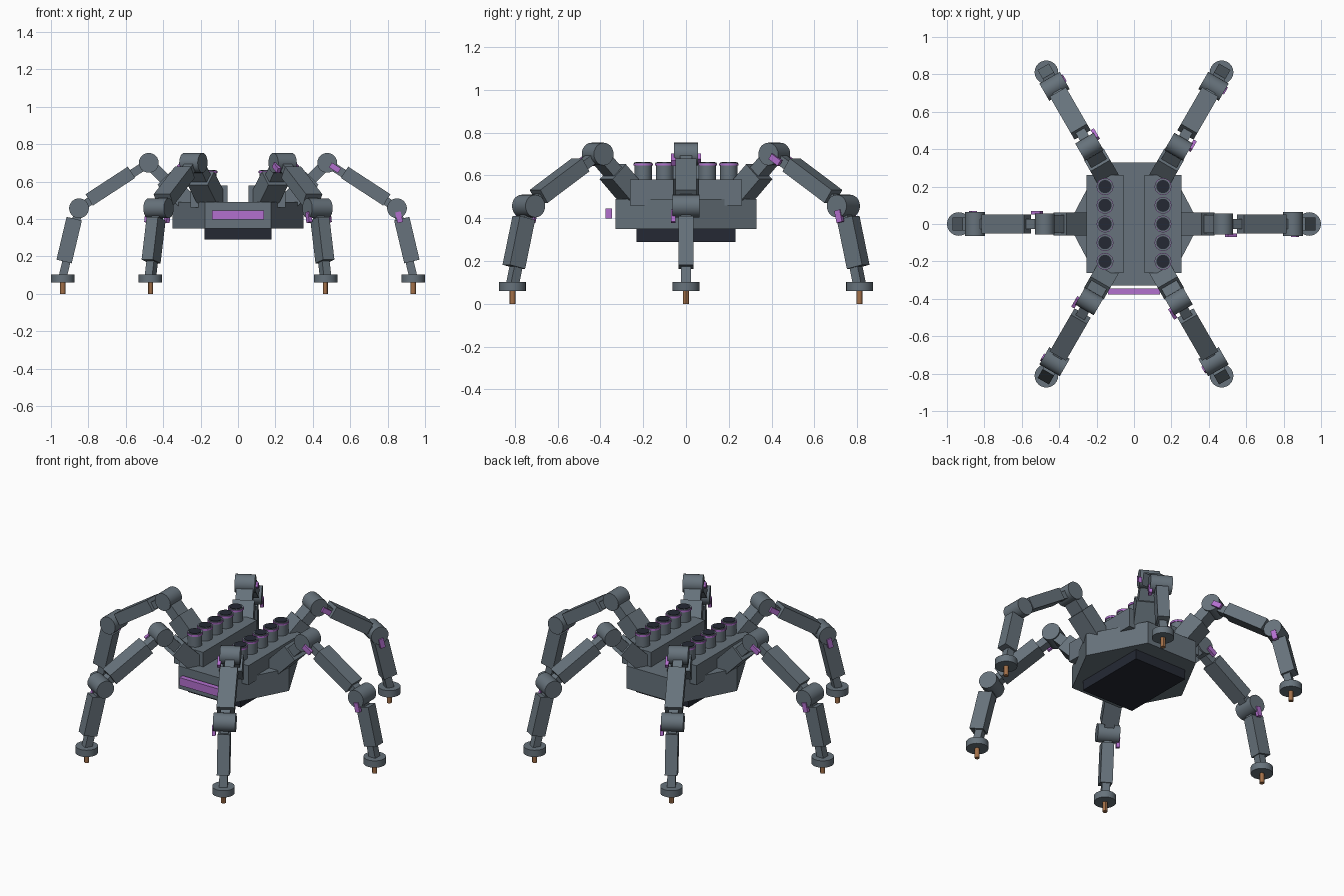
import bpy, math
from mathutils import Vector, Matrix

if "Cube" in bpy.data.objects:
    bpy.data.objects.remove(bpy.data.objects["Cube"])


def material(name, rgb):
    m = bpy.data.materials.new(name)
    m.diffuse_color = (*rgb, 1)
    m.use_nodes = True
    m.node_tree.nodes["Principled BSDF"].inputs["Base Color"].default_value = m.diffuse_color
    return m


GREY = material("slate_grey", (0.135, 0.17, 0.2))
DARK = material("dark_navy", (0.018, 0.022, 0.034))
PURPLE = material("purple", (0.45, 0.16, 0.62))
COPPER = material("copper", (0.36, 0.16, 0.065))


def finish(name, mat, xform):
    ob = bpy.context.object
    ob.name = name
    ob.data.materials.append(mat)
    ob.matrix_world = xform
    return ob


def box(name, mat, size, xform):
    bpy.ops.mesh.primitive_cube_add(size=1)
    ob = bpy.context.object
    ob.data.transform(Matrix.Diagonal((*size, 1)))
    return finish(name, mat, xform)


def cylinder(name, mat, r, depth, xform, sides=24):
    bpy.ops.mesh.primitive_cylinder_add(radius=r, depth=depth, vertices=sides)
    bpy.ops.object.shade_smooth_by_angle()
    return finish(name, mat, xform)


def at(x, y, z):
    return Matrix.Translation((x, y, z))


def beam(name, mat, spin, p, q, start, end, width, thick, lift=0.0, side=0.0):
    """Box lying along the line p-q (radius, height) between two distances."""
    a = Vector((p[0], 0, p[1]))
    d = (Vector((q[0], 0, q[1])) - a).normalized()
    up = Vector((-d.z, 0, d.x))
    c = a + d * (start + end) / 2 + up * lift + Vector((0, side, 0))
    rot = Matrix.Rotation(-math.atan2(d.z, d.x), 4, 'Y')
    return box(name, mat, (end - start, width, thick), spin @ Matrix.Translation(c) @ rot)


# Hexagonal hull
outline = [(0.35, 0), (0.176, 0.33), (-0.176, 0.33), (-0.35, 0), (-0.176, -0.33), (0.176, -0.33)]
verts = [(x, y, z) for z in (0.35, 0.49) for x, y in outline]
faces = [(5, 4, 3, 2, 1, 0), (6, 7, 8, 9, 10, 11)]
faces += [(i, (i + 1) % 6, (i + 1) % 6 + 6, i + 6) for i in range(6)]
mesh = bpy.data.meshes.new("hull")
mesh.from_pydata(verts, [], faces)
mesh.materials.append(GREY)
bpy.context.collection.objects.link(bpy.data.objects.new("hull", mesh))

# Belly box and front light bar
box("belly_box", DARK, (0.36, 0.464, 0.08), at(0, 0, 0.33))
box("front_light_bar", PURPLE, (0.276, 0.032, 0.048), at(0, -0.361, 0.422))

# Racks with launch tubes
for s in (-1, 1):
    box("tube_rack", GREY, (0.2, 0.525, 0.12), at(s * 0.155, 0, 0.52))
    for i in range(5):
        y = (i - 2) * 0.1
        cylinder("tube", GREY, 0.041, 0.1, at(s * 0.155, y, 0.607))
        cylinder("tube_ring", PURPLE, 0.045, 0.011, at(s * 0.155, y, 0.651))
        cylinder("tube_lip", GREY, 0.042, 0.004, at(s * 0.155, y, 0.658))
        cylinder("tube_mouth", DARK, 0.035, 0.004, at(s * 0.155, y, 0.661))

# Six legs, each rotated around the centre
HIP, KNEE, SHIN, FOOT = (0.255, 0.475), (0.477, 0.70), (0.85, 0.457), (0.937, 0.09)
SIDEWAYS = Matrix.Rotation(math.pi / 2, 4, 'X')
for k in range(6):
    spin = Matrix.Rotation(k * math.pi / 3, 4, 'Z')
    # Hip arm
    beam("hip_arm", GREY, spin, HIP, KNEE, 0.0, 0.2, 0.122, 0.1)
    beam("hip_link", GREY, spin, HIP, KNEE, 0.18, 0.31, 0.095, 0.06)
    # Knee and thigh
    cylinder("upper_knee", GREY, 0.053, 0.114, spin @ at(KNEE[0], 0, KNEE[1]) @ SIDEWAYS)
    beam("thigh_link", GREY, spin, KNEE, SHIN, 0.0, 0.44, 0.055, 0.045)
    beam("thigh", GREY, spin, KNEE, SHIN, 0.105, 0.375, 0.1, 0.072, 0.008)
    beam("upper_knee_light", PURPLE, spin, KNEE, SHIN, 0.02, 0.078, 0.02, 0.03, 0, -0.06)
    # Lower knee and shin
    cylinder("lower_knee", GREY, 0.053, 0.126, spin @ at(SHIN[0], 0, SHIN[1]) @ SIDEWAYS)
    beam("shin_link", GREY, spin, SHIN, FOOT, 0.0, 0.375, 0.046, 0.044)
    beam("shin", GREY, spin, SHIN, FOOT, 0.06, 0.295, 0.07, 0.084, 0.012)
    beam("lower_knee_light", PURPLE, spin, SHIN, FOOT, 0.02, 0.078, 0.02, 0.03, 0, -0.06)
    # Foot pad and spike
    cylinder("foot_pad", GREY, 0.063, 0.042, spin @ at(FOOT[0], 0, 0.081))
    cylinder("foot_spike", COPPER, 0.014, 0.066, spin @ at(FOOT[0], 0, 0.033), 12)
